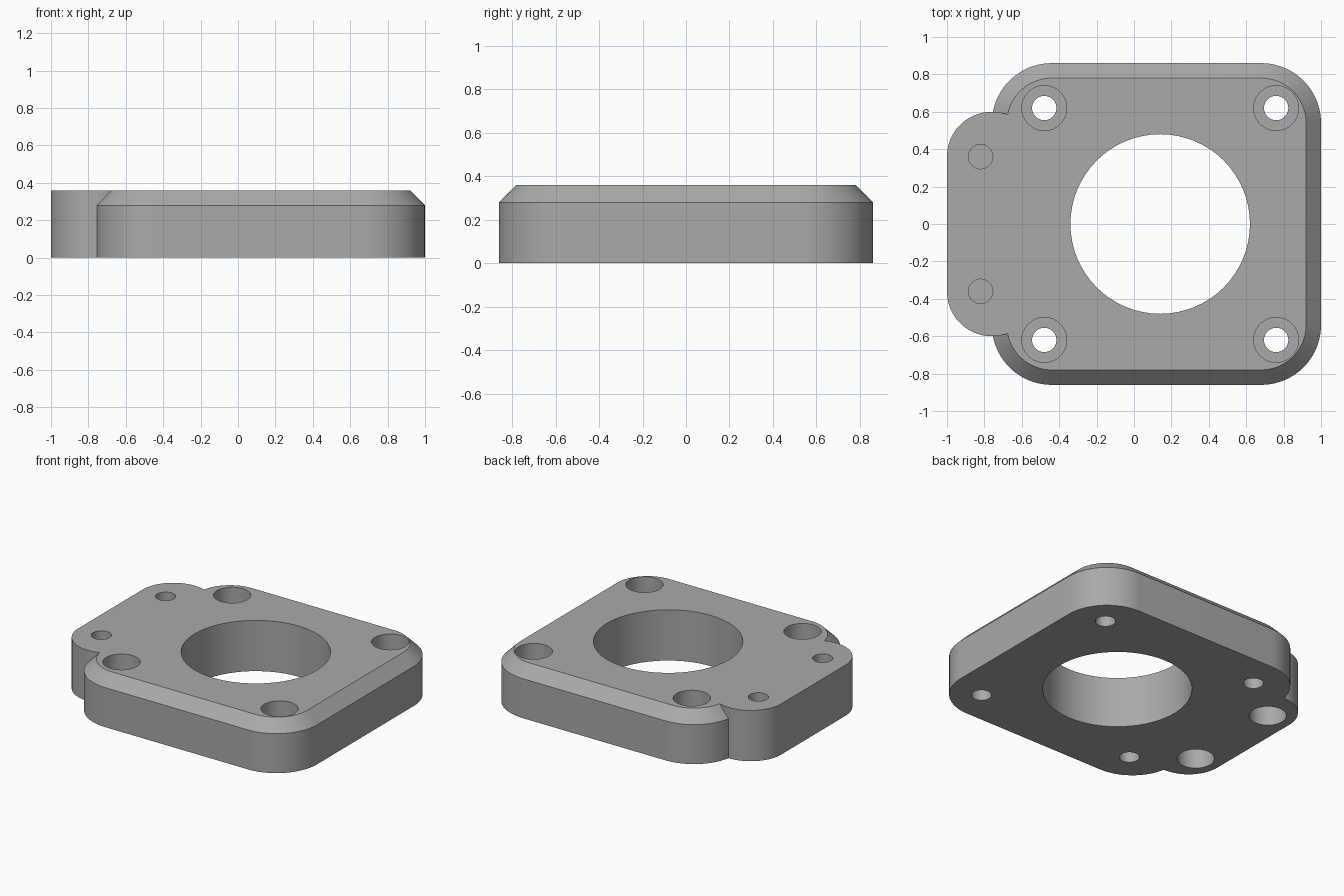
import bpy, bmesh
from math import cos, sin, pi, radians

cube = bpy.data.objects.get("Cube")
if cube:
    bpy.data.objects.remove(cube, do_unlink=True)

HEIGHT = 0.36
CHAMFER = 0.08
CENTRE_X = 0.14      # axis of the large bore and the bolt square
BOLT_REACH = 0.62    # half spacing of the corner bolts
TAB_Y = 0.36         # half spacing of the tab holes

grey = bpy.data.materials.new("mid_grey")
grey.use_nodes = True
colour = (0.4, 0.4, 0.4, 1)
grey.diffuse_color = colour
grey.node_tree.nodes["Principled BSDF"].inputs["Base Color"].default_value = colour


def rounded_rect(x0, x1, half_y, radius, steps=20):
    """Outline of a rectangle with round corners, counter-clockwise."""
    corners = [(x1, 1, 0), (x0, 1, 1), (x0, -1, 2), (x1, -1, 3)]
    points = []
    for x, side, quarter in corners:
        cx = x - radius if x == x1 else x + radius
        cy = side * (half_y - radius)
        for i in range(steps + 1):
            a = (quarter + i / steps) * pi / 2
            points.append((cx + radius * cos(a), cy + radius * sin(a)))
    return points


def loft(name, layers):
    """Solid through a stack of (outline, z) layers."""
    bm = bmesh.new()
    rings = [[bm.verts.new((x, y, z)) for x, y in outline] for outline, z in layers]
    for low, high in zip(rings, rings[1:]):
        n = len(low)
        for i in range(n):
            j = (i + 1) % n
            bm.faces.new((low[i], low[j], high[j], high[i]))
    bm.faces.new(rings[0][::-1])
    bm.faces.new(rings[-1])
    bmesh.ops.remove_doubles(bm, verts=bm.verts, dist=1e-5)
    bmesh.ops.recalc_face_normals(bm, faces=bm.faces)
    mesh = bpy.data.meshes.new(name)
    bm.to_mesh(mesh)
    bm.free()
    obj = bpy.data.objects.new(name, mesh)
    bpy.context.collection.objects.link(obj)
    return obj


def cylinder(x, y, radius, z0, z1, steps=64):
    ring = [(x + radius * cos(2 * pi * i / steps), y + radius * sin(2 * pi * i / steps))
            for i in range(steps)]
    return loft("cutter", [(ring, z0), (ring, z1)])


def combine(target, tool, operation):
    """Apply a boolean and remove the tool."""
    mod = target.modifiers.new("boolean", "BOOLEAN")
    mod.operation = operation
    mod.solver = "EXACT"
    mod.object = tool
    bpy.context.view_layer.update()
    graph = bpy.context.evaluated_depsgraph_get()
    mesh = bpy.data.meshes.new_from_object(target.evaluated_get(graph))
    target.modifiers.clear()
    target.data = mesh
    bpy.data.objects.remove(tool, do_unlink=True)


# Main block with a chamfered top edge
outer = rounded_rect(-0.76, 1.0, 0.86, 0.32)
inner = rounded_rect(-0.76 + CHAMFER, 1.0 - CHAMFER, 0.86 - CHAMFER, 0.32 - CHAMFER)
plate = loft("mounting_plate", [(outer, 0), (outer, HEIGHT - CHAMFER), (inner, HEIGHT)])

# Rounded side tab without a chamfer
tab_outline = rounded_rect(-1.0, -0.52, 0.6, 0.24)
combine(plate, loft("side_tab", [(tab_outline, 0), (tab_outline, HEIGHT)]), "UNION")

# Large bore, counterbored corner holes, blind tab holes from both faces
holes = [(CENTRE_X, 0, 0.48, -0.1, 0.5)]
for side in (-1, 1):
    for x in (CENTRE_X - BOLT_REACH, CENTRE_X + BOLT_REACH):
        holes.append((x, side * BOLT_REACH, 0.12, 0.12, 0.5))
        holes.append((x, side * BOLT_REACH, 0.065, -0.1, 0.2))
    holes.append((-0.82, side * TAB_Y, 0.12, -0.1, 0.24))
    holes.append((-0.82, side * TAB_Y, 0.065, 0.252, 0.5))
for hole in holes:
    combine(plate, cylinder(*hole), "DIFFERENCE")

# Finish
plate.data.name = "mounting_plate"
plate.data.materials.clear()
plate.data.materials.append(grey)
for face in plate.data.polygons:
    face.material_index = 0
bpy.ops.object.select_all(action="DESELECT")
plate.select_set(True)
bpy.context.view_layer.objects.active = plate
bpy.ops.object.shade_smooth_by_angle(angle=radians(30))
